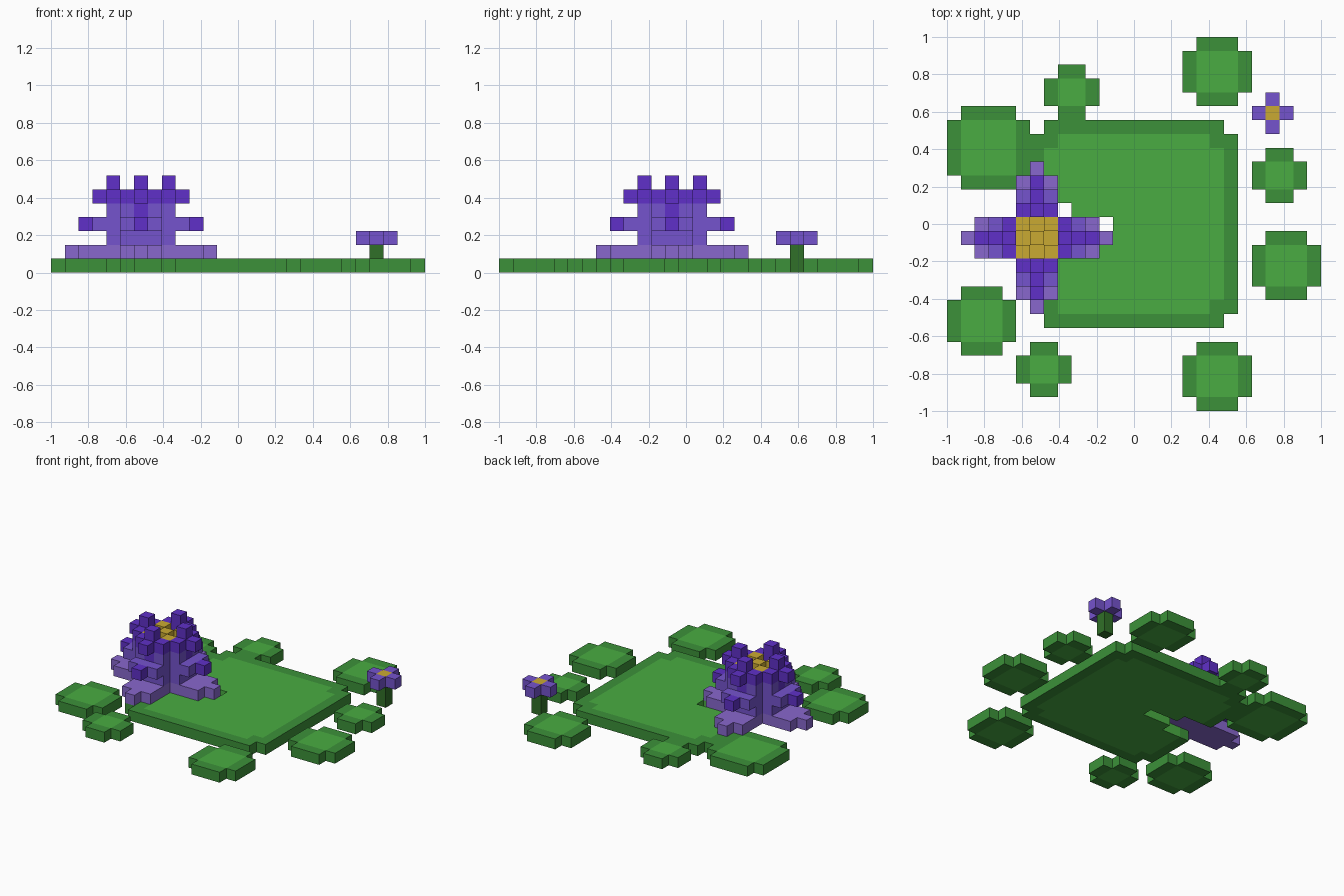
import bpy
import bmesh

if "Cube" in bpy.data.objects:
    bpy.data.objects.remove(bpy.data.objects["Cube"], do_unlink=True)

U = 2 / 27  # one block


def material(name, rgb):
    m = bpy.data.materials.new(name)
    m.use_nodes = True
    m.diffuse_color = (*rgb, 1)
    m.node_tree.nodes["Principled BSDF"].inputs["Base Color"].default_value = (*rgb, 1)
    return m


RIM = material("leaf green", (0.045, 0.283, 0.041))
LIGHT = material("bright leaf green", (0.067, 0.413, 0.054))
STEM = material("stem green", (0.030, 0.162, 0.021))
PALE = material("pale purple", (0.246, 0.136, 0.610))
MID = material("mid purple", (0.178, 0.087, 0.610))
DEEP = material("deep purple", (0.115, 0.030, 0.578))
GOLD = material("gold", (0.591, 0.402, 0.032))


def rect(x0, y0, x1, y1):
    """Set of block cells, both ends included."""
    return {(x, y) for x in range(x0, x1 + 1) for y in range(y0, y1 + 1)}


def corners(x0, y0, x1, y1):
    return {(x, y) for x in (x0, x1) for y in (y0, y1)}


def slab(name, cells, level, mats, accent=(), height=1):
    """Extrude cells into a slab; accent cells use the second material."""
    bm = bmesh.new()
    z0, z1 = level * U, (level + height) * U

    def face(points, index):
        f = bm.faces.new([bm.verts.new(p) for p in points])
        f.material_index = index

    for x, y in sorted(cells):
        a, b = x * U - 1, y * U - 1
        ring = [(a, b), (a + U, b), (a + U, b + U), (a, b + U)]
        mark = int((x, y) in accent)
        face([(*p, z1) for p in ring], mark)
        face([(*p, z0) for p in reversed(ring)], mark)
        for k, (dx, dy) in enumerate([(0, -1), (1, 0), (0, 1), (-1, 0)]):
            if (x + dx, y + dy) not in cells:
                p, q = ring[k], ring[(k + 1) % 4]
                face([(*p, z0), (*q, z0), (*q, z1), (*p, z1)], mark)
    bmesh.ops.remove_doubles(bm, verts=bm.verts, dist=U / 100)
    mesh = bpy.data.meshes.new(name)
    bm.to_mesh(mesh)
    bm.free()
    for m in mats:
        mesh.materials.append(m)
    obj = bpy.data.objects.new(name, mesh)
    bpy.context.collection.objects.link(obj)


# Large pad with a notch cut in from its side
pad = rect(6, 6, 20, 20) - corners(6, 6, 20, 20)
pad -= rect(6, 12, 8, 14) | rect(9, 13, 11, 13)
slab("large_pad", pad, 0, [RIM, LIGHT],
     rect(7, 7, 19, 19) - corners(7, 7, 19, 19))

# Small pads: first cell and width
for n, (x, y, w) in enumerate([(0, 16, 6), (7, 21, 4), (17, 22, 5), (22, 15, 4),
                               (22, 8, 5), (17, 0, 5), (5, 1, 4), (0, 4, 5)]):
    box = (x, y, x + w - 1, y + w - 1)
    slab(f"small_pad_{n + 1}", rect(*box) - corners(*box), 0, [RIM, LIGHT],
         rect(x + 1, y + 1, x + w - 2, y + w - 2))

# Large flower, built as stacked crosses around one centre
CX, CY = 6, 12
heart = (CX - 1, CY - 1, CX + 1, CY + 1)
core = rect(*heart)


def cross(reach, half=1):
    return (rect(CX - reach, CY - half, CX + reach, CY + half)
            | rect(CX - half, CY - reach, CX + half, CY + reach))


def tips(reach):
    return {(CX - reach, CY), (CX + reach, CY), (CX, CY - reach), (CX, CY + reach)}


slab("outer_petals", cross(4) | tips(5), 1, [PALE])
slab("lower_whorl", cross(2), 2, [MID])
slab("middle_petals", cross(3) | tips(4), 3, [MID, DEEP], tips(4))
slab("upper_whorl", cross(2) - core, 4, [MID, DEEP], tips(2))
slab("inner_petals", (cross(2) - core) | tips(3), 5, [DEEP])
slab("petal_tips", tips(2), 6, [DEEP])
slab("flower_heart", core, 4, [GOLD])
slab("flower_stamens", corners(*heart) | {(CX, CY)}, 5, [GOLD])

# Small flower on a stem
slab("small_stem", {(23, 21)}, 0, [STEM], height=2)
slab("small_flower", rect(22, 21, 24, 21) | rect(23, 20, 23, 22), 2,
     [MID, GOLD], {(23, 21)})
